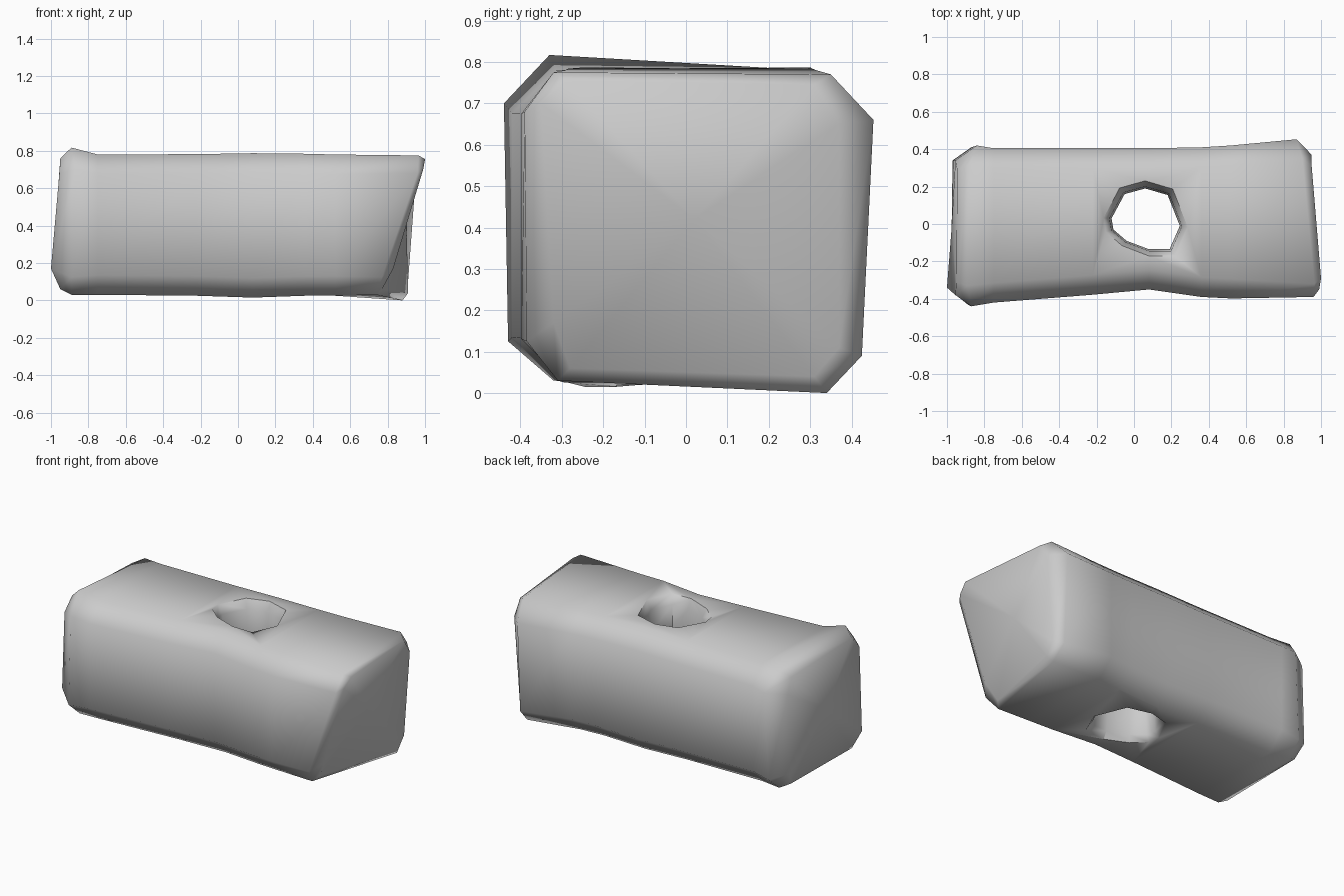
import bpy, bmesh, math
from mathutils import Vector

if "Cube" in bpy.data.objects:
    bpy.data.objects.remove(bpy.data.objects["Cube"])


def loft(name, rings, tip_a=None, tip_b=None):
    """Skin equal-length rings, closing the ends with fans or n-gons."""
    bm = bmesh.new()
    loops = [[bm.verts.new(p) for p in ring] for ring in rings]
    n = len(loops[0])
    for a, b in zip(loops, loops[1:]):
        for i in range(n):
            j = (i + 1) % n
            bm.faces.new((a[i], a[j], b[j], b[i]))
    for ring, tip in ((loops[0], tip_a), (loops[-1], tip_b)):
        if tip is None:
            bm.faces.new(ring)
        else:
            v = bm.verts.new(tip)
            for i in range(n):
                bm.faces.new((ring[i], ring[(i + 1) % n], v))
    bmesh.ops.recalc_face_normals(bm, faces=bm.faces)
    mesh = bpy.data.meshes.new(name)
    bm.to_mesh(mesh)
    bm.free()
    ob = bpy.data.objects.new(name, mesh)
    bpy.context.collection.objects.link(ob)
    return ob


def section(x, front, back, low, high, c=0.105):
    """Chamfered rectangle across the block."""
    return [(x, front, low + c), (x, front, high - c),
            (x, front + c, high), (x, back - c, high),
            (x, back, high - c), (x, back, low + c),
            (x, back - c, low), (x, front + c, low)]


# Worn left end: cap ring and rim ring
left_cap = [(-1.0, -.34, .17), (-.955, -.38, .68), (-.95, -.31, .76), (-.945, .29, .74),
            (-.955, .34, .65), (-.97, .34, .15), (-.94, .29, .06), (-.95, -.31, .06)]
left_rim = [(-.89, -.43, .125), (-.87, -.44, .70), (-.89, -.33, .817), (-.88, .32, .775),
            (-.84, .42, .66), (-.87, .41, .11), (-.88, .32, .03), (-.89, -.32, .03)]

# Chipped right end: lower front corner is broken back
right_rim = [(.77, -.385, .125), (.96, -.39, .68), (.965, -.32, .775), (.90, .35, .77),
             (.87, .453, .66), (.87, .425, .09), (.88, .34, 0), (.74, -.31, .03)]
right_cap = [(.83, -.32, .17), (.99, -.35, .70), (1.0, -.29, .755), (.95, .31, .745),
             (.95, .37, .65), (.91, .37, .11), (.91, .31, .04), (.77, -.28, .06)]

# Block body, slightly waisted at the handle hole
middle = [section(-.75, -.42, .405, .03, .78),
          section(-.22, -.378, .405, .025, .782),
          section(.08, -.35, .405, .015, .787),
          section(.36, -.39, .41, .025, .784),
          section(.52, -.398, .42, .025, .78)]
body = loft("hammer_head", [left_cap, left_rim] + middle + [right_rim, right_cap],
            (-.975, -.02, .42), (.90, .02, .42))

# Rough nine-sided handle hole, flared at both mouths
hole = [(-.12, .03), (-.05, .16), (.06, .19), (.18, .155), (.245, -.01),
        (.19, -.135), (.08, -.135), (-.04, -.09), (-.11, -.03)]
centre = Vector((.065, .02))


def hole_ring(z, scale):
    pts = [centre + (Vector(p) - centre) * scale for p in hole]
    return [(p.x, p.y, z) for p in pts]


cutter = loft("hole_cutter", [hole_ring(z, s) for z, s in
              ((-.1, 1.5), (.0, 1.28), (.06, 1.06), (.2, 1), (.6, 1),
               (.73, 1.06), (.79, 1.25), (.9, 1.5))])
cutter.hide_render = True

mod = body.modifiers.new("handle_hole", 'BOOLEAN')
mod.operation = 'DIFFERENCE'
mod.solver = 'EXACT'
mod.object = cutter
bpy.ops.object.select_all(action='DESELECT')
body.select_set(True)
bpy.context.view_layer.objects.active = body
bpy.ops.object.modifier_apply(modifier=mod.name)
bpy.data.objects.remove(cutter, do_unlink=True)

# Soft shading over the chamfers
bpy.ops.object.shade_smooth_by_angle(angle=math.radians(62))
